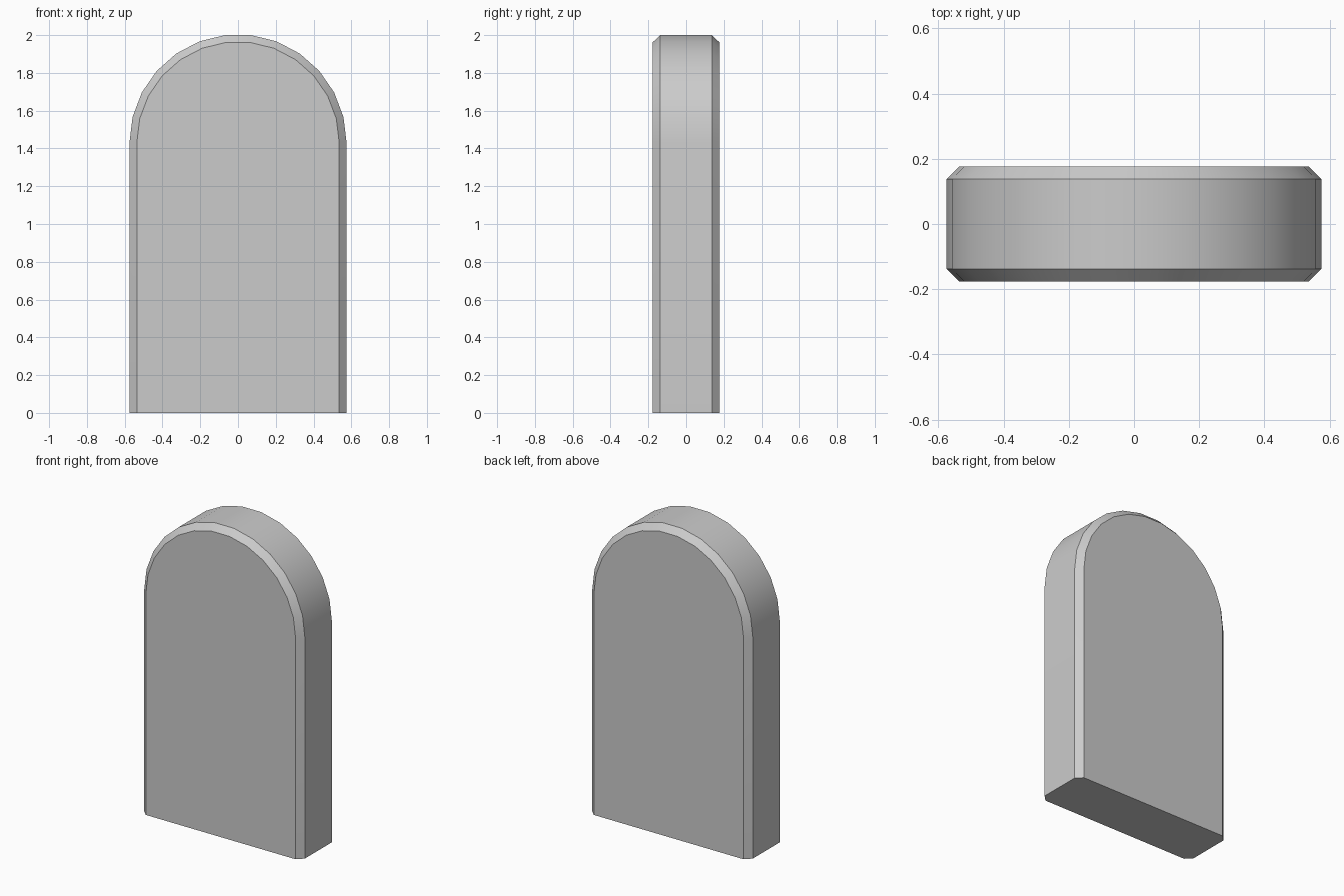
import bpy, bmesh, math

if "Cube" in bpy.data.objects:
    bpy.data.objects.remove(bpy.data.objects["Cube"])

HALF_W, HALF_D, HEIGHT = 0.575, 0.177, 2.0
BEVEL, SEGMENTS = 0.039, 13
SPRING = HEIGHT - HALF_W * math.sin(math.pi * 6 / SEGMENTS)  # where the arch starts


def arch_outline(radius):
    """Straight sides with a segmented half-round top, as (x, z) points."""
    arc = [(radius * math.cos(math.pi * i / SEGMENTS),
            SPRING + radius * math.sin(math.pi * i / SEGMENTS))
           for i in range(SEGMENTS + 1)]
    return [(radius, 0)] + arc + [(-radius, 0)]


# Arched slab: outline rings from front to back, narrowed at both faces
bm = bmesh.new()
sections = [(-HALF_D, HALF_W - BEVEL), (-HALF_D + BEVEL, HALF_W),
            (HALF_D - BEVEL, HALF_W), (HALF_D, HALF_W - BEVEL)]
rings = [[bm.verts.new((x, y, z)) for x, z in arch_outline(r)]
         for y, r in sections]

# Bevels and rim
for a, b in zip(rings, rings[1:]):
    for i in range(len(a) - 1):
        bm.faces.new((a[i], b[i], b[i + 1], a[i + 1]))

# Front, back and flat base
bm.faces.new(rings[0])
bm.faces.new(rings[-1])
bm.faces.new([r[0] for r in rings] + [r[-1] for r in reversed(rings)])
bmesh.ops.recalc_face_normals(bm, faces=bm.faces)

mesh = bpy.data.meshes.new("arched_slab")
bm.to_mesh(mesh)
bm.free()
slab = bpy.data.objects.new("arched_slab", mesh)
bpy.context.collection.objects.link(slab)

# Smooth arch with crisp bevel edges
bpy.context.view_layer.objects.active = slab
slab.select_set(True)
bpy.ops.object.shade_smooth_by_angle(angle=math.radians(30))
